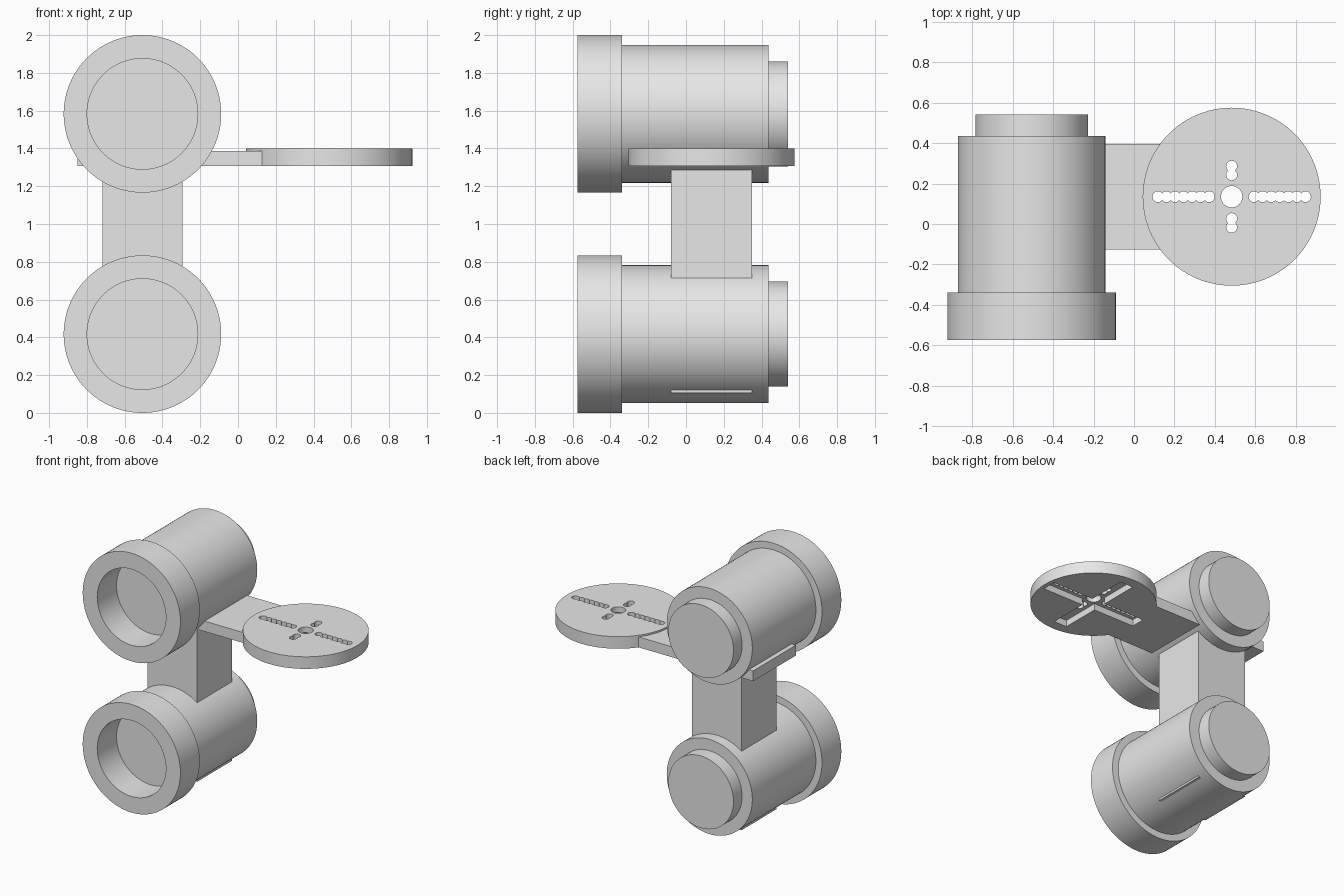
import bpy, bmesh, math
from mathutils import Matrix, Vector

cube = bpy.data.objects.get("Cube")
if cube:
    bpy.data.objects.remove(cube, do_unlink=True)

grey = bpy.data.materials.new("plain grey")
grey.use_nodes = True
grey.diffuse_color = (0.8, 0.8, 0.8, 1)
grey.node_tree.nodes["Principled BSDF"].inputs["Base Color"].default_value = (0.8, 0.8, 0.8, 1)

TUBE_X = -0.506             # shared axis of the two barrels and the column
MID_Y = 0.135               # centre line of column, arm and disc
DISC_X, DISC_R = 0.483, 0.44
PLATE_Z = 1.307             # underside of arm and disc
DISC_TOP = 1.40


def add_box(bm, lo, hi):
    lo, hi = Vector(lo), Vector(hi)
    m = Matrix.Translation((lo + hi) / 2) @ Matrix.Diagonal((*(hi - lo), 1))
    bmesh.ops.create_cube(bm, size=1, matrix=m)


def add_cylinder(bm, x, y, r, z0, z1, sides):
    bmesh.ops.create_cone(bm, cap_ends=True, segments=sides, radius1=r, radius2=r,
                          depth=z1 - z0, matrix=Matrix.Translation((x, y, (z0 + z1) / 2)))


def finish(bm, name):
    bmesh.ops.recalc_face_normals(bm, faces=bm.faces)
    mesh = bpy.data.meshes.new(name)
    bm.to_mesh(mesh)
    bm.free()
    mesh.materials.append(grey)
    obj = bpy.data.objects.new(name, mesh)
    bpy.context.collection.objects.link(obj)
    return obj


def smooth(obj):
    bpy.ops.object.select_all(action='DESELECT')
    obj.select_set(True)
    bpy.context.view_layer.objects.active = obj
    bpy.ops.object.shade_smooth_by_angle(angle=math.radians(30))


def boolean(obj, tool, operation):
    mod = obj.modifiers.new(operation.lower(), 'BOOLEAN')
    mod.operation, mod.object, mod.solver = operation, tool, 'EXACT'
    mod.use_self = True
    bpy.context.view_layer.update()
    result = bpy.data.meshes.new_from_object(
        obj.evaluated_get(bpy.context.evaluated_depsgraph_get()))
    obj.modifiers.clear()
    obj.data = result
    bpy.data.objects.remove(tool, do_unlink=True)


# Barrels: lathed about the y axis, recessed collar in front, stepped cap behind
profile = [(0, -0.339), (0.293, -0.339), (0.293, -0.574), (0.417, -0.574),
           (0.417, -0.339), (0.365, -0.339), (0.365, 0.436), (0.278, 0.436),
           (0.278, 0.541), (0, 0.541)]


def barrel(name, z):
    bm = bmesh.new()
    verts = [bm.verts.new((r, y, 0)) for r, y in profile]
    edges = [bm.edges.new(pair) for pair in zip(verts, verts[1:])]
    bmesh.ops.spin(bm, geom=verts + edges, cent=(0, 0, 0), axis=(0, 1, 0),
                   angle=math.tau, steps=96, use_merge=False)
    bmesh.ops.remove_doubles(bm, verts=bm.verts, dist=0.0005)
    bmesh.ops.translate(bm, verts=bm.verts, vec=(TUBE_X, 0, z))
    smooth(finish(bm, name))


barrel("lower_barrel", 0.417)
barrel("upper_barrel", 1.583)

# Column joining the barrels, its bottom corners just breaking the lower barrel
bm = bmesh.new()
add_box(bm, (TUBE_X - 0.212, MID_Y - 0.214, 0.105), (TUBE_X + 0.212, MID_Y + 0.214, 1.35))
finish(bm, "column")

# Mounting disc with the flat arm joined to it
bm = bmesh.new()
add_cylinder(bm, DISC_X, MID_Y, DISC_R, PLATE_Z, DISC_TOP, 96)
disc = finish(bm, "disc_and_arm")
bm = bmesh.new()
add_box(bm, (-0.85, MID_Y - 0.26, PLATE_Z), (DISC_X - 0.28, MID_Y + 0.26, 1.387))
boolean(disc, finish(bm, "arm_tool"), 'UNION')

# Cross-shaped channel in the underside
for half_x, half_y in ((0.405, 0.055), (0.055, 0.36)):
    bm = bmesh.new()
    add_box(bm, (DISC_X - half_x, MID_Y - half_y, PLATE_Z - 0.1),
            (DISC_X + half_x, MID_Y + half_y, PLATE_Z + 0.05))
    boolean(disc, finish(bm, "channel_tool"), 'DIFFERENCE')

# Centre hole and the rows of overlapping holes
bm = bmesh.new()
add_cylinder(bm, DISC_X, MID_Y, 0.053, 1.2, 1.5, 32)
for side in (-1, 1):
    for i in range(7):
        add_cylinder(bm, DISC_X + side * (0.111 + 0.0423 * i), MID_Y, 0.027, 1.2, 1.5, 20)
    for i in range(2):
        add_cylinder(bm, DISC_X, MID_Y + side * (0.108 + 0.043 * i), 0.027, 1.2, 1.5, 20)
boolean(disc, finish(bm, "hole_tool"), 'DIFFERENCE')
smooth(disc)
